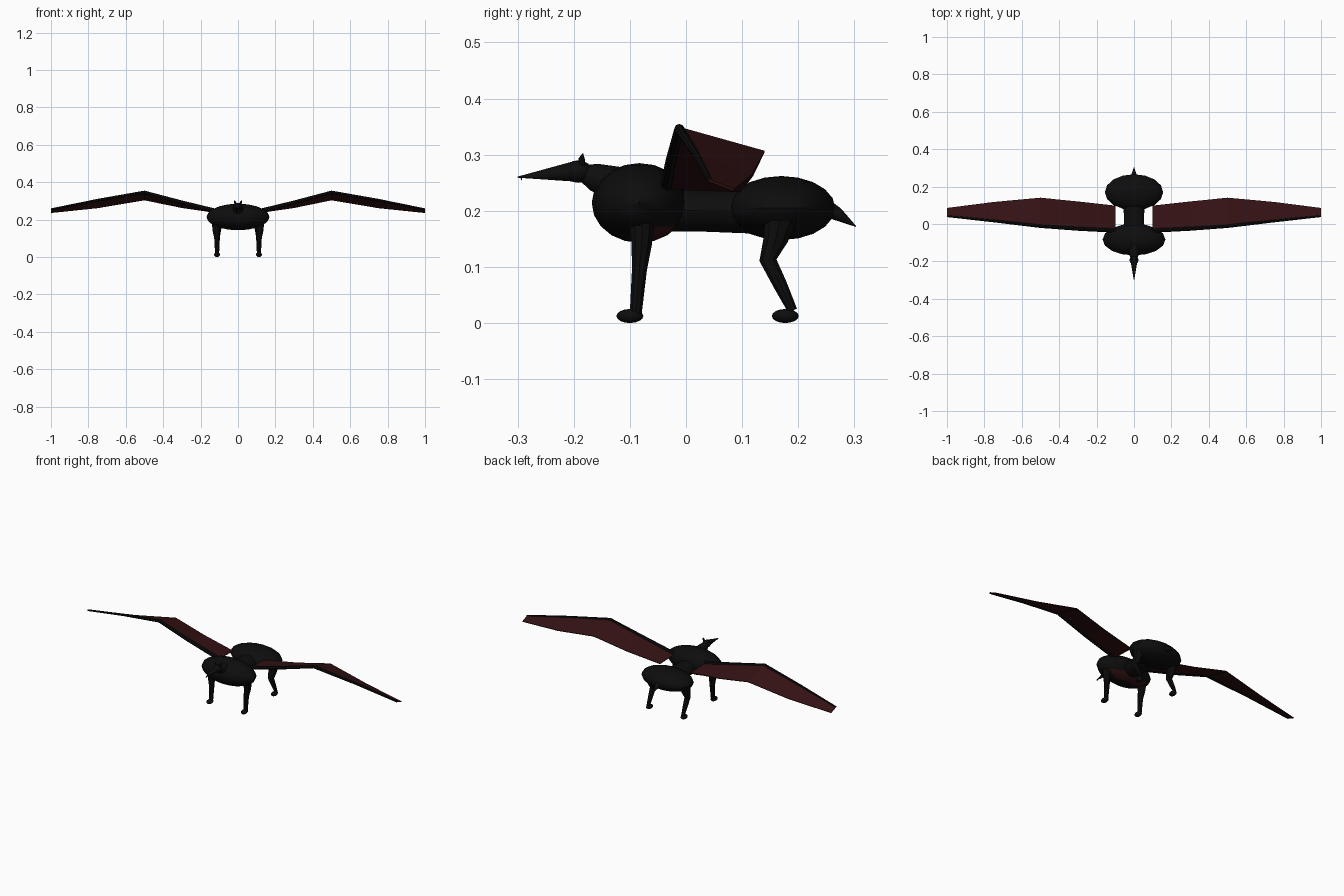
import bpy, bmesh, math
from mathutils import Vector

if "Cube" in bpy.data.objects:
    bpy.data.objects.remove(bpy.data.objects["Cube"])


def material(name, rgb):
    m = bpy.data.materials.new(name)
    m.diffuse_color = (*rgb, 1)
    m.use_nodes = True
    m.node_tree.nodes["Principled BSDF"].inputs["Base Color"].default_value = m.diffuse_color
    return m


BLACK = material("soot black", (0.004, 0.004, 0.004))
RED = material("dark red", (0.035, 0.006, 0.007))


def finish(name, bm, mats, smooth=True):
    bmesh.ops.recalc_face_normals(bm, faces=bm.faces)
    mesh = bpy.data.meshes.new(name)
    bm.to_mesh(mesh)
    bm.free()
    ob = bpy.data.objects.new(name, mesh)
    bpy.context.collection.objects.link(ob)
    for m in mats:
        mesh.materials.append(m)
    if smooth:
        bpy.ops.object.select_all(action='DESELECT')
        ob.select_set(True)
        bpy.context.view_layer.objects.active = ob
        bpy.ops.object.shade_smooth_by_angle(angle=math.radians(35))
    return ob


def ellipsoid(name, centre, radii, seg=16, rings=10, red_rule=None):
    bm = bmesh.new()
    bmesh.ops.create_uvsphere(bm, u_segments=seg, v_segments=rings, radius=1)
    for v in bm.verts:
        v.co = Vector(centre) + Vector(a * b for a, b in zip(v.co, radii))
    if red_rule:
        for f in bm.faces:
            f.material_index = int(red_rule(f.calc_center_median()))
    return finish(name, bm, [BLACK, RED])


def tube(name, stations, sides=10, widen=1.0):
    """Round tube through (x, y, z, radius) stations."""
    bm = bmesh.new()
    pts = [Vector(s[:3]) for s in stations]
    rings = []
    for i, s in enumerate(stations):
        d = (pts[min(i + 1, len(pts) - 1)] - pts[max(i - 1, 0)]).normalized()
        ref = Vector((1, 0, 0)) if abs(d.x) < 0.7 else Vector((0, 0, 1))
        u = (ref - d * ref.dot(d)).normalized()
        w = d.cross(u)
        ring = []
        for k in range(sides):
            a = 2 * math.pi * k / sides
            ring.append(bm.verts.new(
                pts[i] + (u * math.cos(a) * widen + w * math.sin(a)) * s[3]))
        rings.append(ring)
    for a, b in zip(rings, rings[1:]):
        for k in range(sides):
            j = (k + 1) % sides
            bm.faces.new((a[k], a[j], b[j], b[k]))
    bm.faces.new(rings[0])
    bm.faces.new(rings[-1])
    return finish(name, bm, [BLACK])


# Body: chest with a red lower back, rump and narrow waist
ellipsoid("chest", (0, -0.083, 0.214), (0.168, 0.085, 0.071),
          red_rule=lambda c: c.y > -0.065 and c.z < 0.178)
ellipsoid("rump", (0, 0.17, 0.205), (0.156, 0.096, 0.057))
tube("waist", [(0, -0.06, 0.203, 0.041), (0, 0.03, 0.2, 0.038),
               (0, 0.13, 0.2, 0.042)], 14, 1.4)

# Neck, head, snout and tail
tube("neck", [(0, -0.186, 0.269, 0.015), (0, -0.163, 0.26, 0.026),
              (0, -0.1, 0.24, 0.038)])
ellipsoid("head", (0, -0.192, 0.27), (0.024, 0.025, 0.02), 12, 8)
tube("snout", [(0, -0.2, 0.27, 0.018), (0, -0.3, 0.26, 0.001)], 12)
tube("fang", [(0, -0.294, 0.261, 0.0015), (0, -0.293, 0.254, 0.0004)], 5)
tube("tail", [(0, 0.25, 0.205, 0.016), (0, 0.27, 0.194, 0.0125),
              (0, 0.303, 0.172, 0.0008)])

for side, label in ((1, "right"), (-1, "left")):
    # Ears
    tube(label + "_ear", [(0.012 * side, -0.185, 0.28, 0.006),
                          (0.016 * side, -0.186, 0.293, 0.0055),
                          (0.019 * side, -0.184, 0.302, 0.001)], 8)
    # Legs and paws
    x = 0.112 * side
    tube(label + "_front_leg", [(x * 1.04, -0.078, 0.185, 0.024),
                                (x * 1.04, -0.079, 0.14, 0.019),
                                (x, -0.083, 0.095, 0.014),
                                (x, -0.09, 0.012, 0.011)])
    tube(label + "_back_leg", [(x, 0.168, 0.185, 0.03),
                               (x, 0.16, 0.15, 0.023),
                               (x, 0.146, 0.112, 0.016),
                               (x, 0.168, 0.068, 0.013),
                               (x, 0.19, 0.022, 0.009)])
    for part, y in (("front", -0.1), ("back", 0.177)):
        ellipsoid(f"{label}_{part}_paw", (x, y, 0.0125),
                  (0.016, 0.024, 0.0125), 12, 8)

    # Wing membrane: leading and trailing edges, joined and thickened
    lead = [(0.1, -0.035, 0.24), (0.3, -0.026, 0.292), (0.5, -0.01, 0.347),
            (0.75, 0.016, 0.304), (1.0, 0.042, 0.254)]
    trail = [(0.1, 0.098, 0.235), (0.3, 0.12, 0.264), (0.5, 0.14, 0.305),
             (0.75, 0.117, 0.263), (1.0, 0.085, 0.237)]
    bm = bmesh.new()
    rows = [[bm.verts.new((p[0] * side, p[1], p[2])) for p in row]
            for row in (lead, trail)]
    for i in range(4):
        bm.faces.new((rows[0][i], rows[0][i + 1],
                      rows[1][i + 1], rows[1][i]))
    wing = finish(label + "_wing_membrane", bm, [RED], smooth=False)
    solid = wing.modifiers.new("thickness", 'SOLIDIFY')
    solid.thickness = 0.004
    solid.offset = 0

    # Wing bones: leading arm and the thin finger at the bend
    tube(label + "_wing_arm", [(0.09 * side, -0.036, 0.24, 0.011),
                               (0.3 * side, -0.026, 0.292, 0.010),
                               (0.5 * side, -0.012, 0.346, 0.009),
                               (0.75 * side, 0.016, 0.304, 0.007),
                               (1.0 * side, 0.042, 0.255, 0.005)], 8)
    tube(label + "_wing_finger", [(0.5 * side, -0.01, 0.345, 0.004),
                                  (0.5 * side, 0.139, 0.304, 0.003)], 6)
